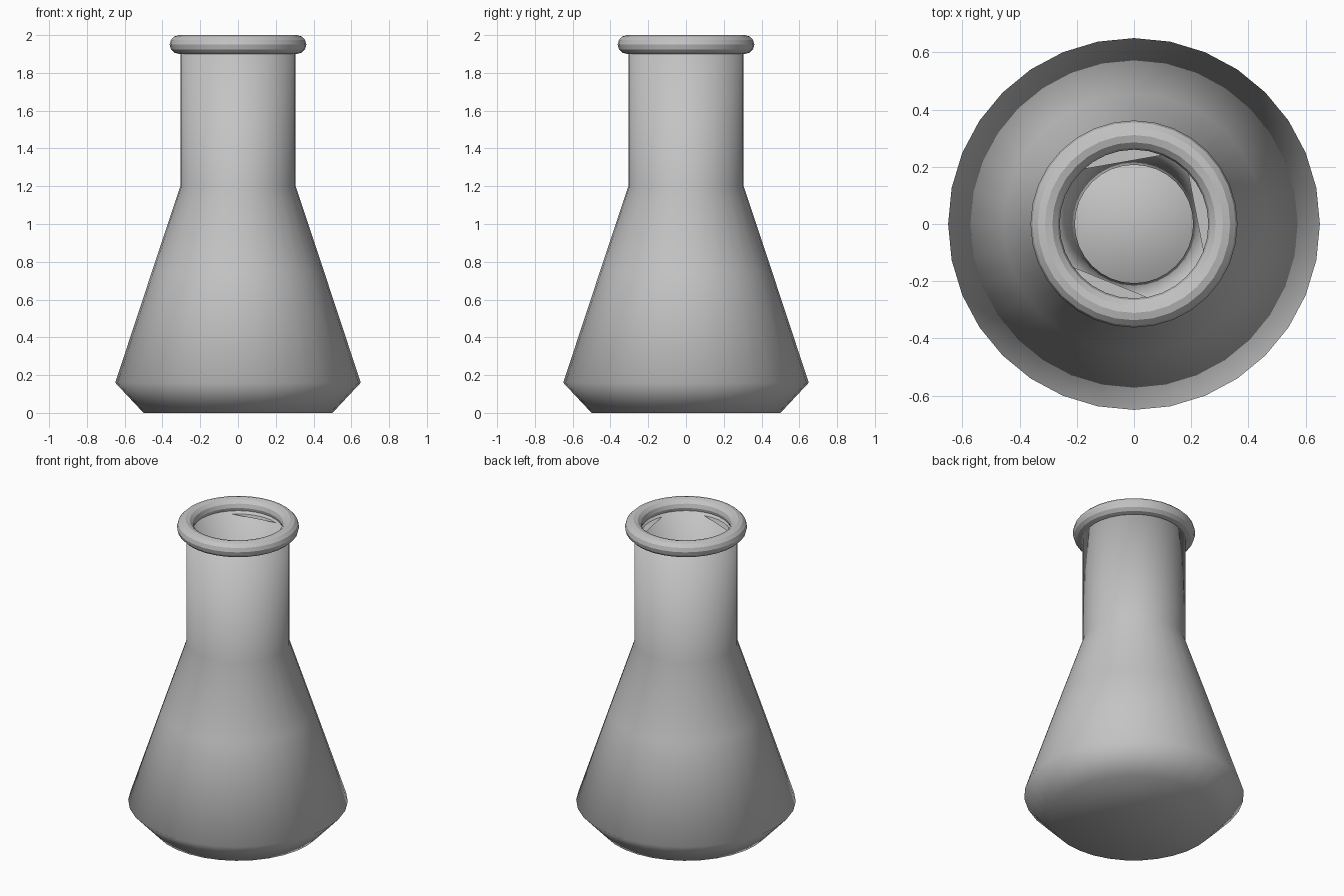
import bpy, bmesh, math

if "Cube" in bpy.data.objects:
    bpy.data.objects.remove(bpy.data.objects["Cube"])

SIDES = 32
glass = bpy.data.materials.new("grey_glass")
glass.diffuse_color = (0.55, 0.55, 0.55, 1)
glass.use_nodes = True
glass.node_tree.nodes["Principled BSDF"].inputs["Base Color"].default_value = glass.diffuse_color


def finish(name, bm, smooth=True):
    mesh = bpy.data.meshes.new(name)
    bm.to_mesh(mesh)
    bm.free()
    mesh.materials.append(glass)
    for p in mesh.polygons:
        p.use_smooth = smooth
    obj = bpy.data.objects.new(name, mesh)
    bpy.context.collection.objects.link(obj)
    return obj


def lathe(name, profile, closed=False, cap_first=False, cap_last=False):
    """Revolve (radius, z) points, listed with the outside on the right going up."""
    bm = bmesh.new()
    rings = []
    for r, z in profile:
        rings.append([bm.verts.new((r * math.cos(2 * math.pi * i / SIDES),
                                    r * math.sin(2 * math.pi * i / SIDES), z))
                      for i in range(SIDES)])
    pairs = list(zip(rings, rings[1:]))
    if closed:
        pairs.append((rings[-1], rings[0]))
    for a, b in pairs:
        for i in range(SIDES):
            j = (i + 1) % SIDES
            bm.faces.new((a[i], a[j], b[j], b[i]))
    if cap_first:
        bm.faces.new(rings[0][::-1])
    if cap_last:
        bm.faces.new(rings[-1])
    return finish(name, bm)


# Flask: outer body and neck, then down the inside of the neck to the inner floor
lathe("flask_body", [(0.50, 0), (0.65, 0.16), (0.455, 0.75), (0.305, 1.2),
                     (0.305, 1.93), (0.265, 1.93), (0.207, 1.2),
                     (0.36, 0.75), (0.53, 0.2), (0.45, 0.1)],
      cap_first=True, cap_last=True)

# Liquid level inside
lathe("liquid", [(0.44, 0.11), (0.51, 0.2), (0.35, 0.75)],
      cap_first=True, cap_last=True)

# Rounded lip
lip = lathe("lip", [(0.311 + 0.051 * math.cos(2 * math.pi * k / 12),
                     1.95 + 0.05 * math.sin(2 * math.pi * k / 12))
                    for k in range(12)], closed=True)
bpy.context.view_layer.objects.active = lip
lip.select_set(True)
bpy.ops.object.shade_smooth_by_angle(angle=math.radians(25))

# Three flat ledges cut by chords just inside the mouth
for n, start in enumerate((62, -27, 210)):
    bm = bmesh.new()
    verts = []
    for k in range(9):
        a = math.radians(start + 76 * k / 8)
        verts.append(bm.verts.new((0.279 * math.cos(a), 0.279 * math.sin(a), 1.91)))
    bm.faces.new(verts)
    finish("mouth_ledge_%d" % (n + 1), bm, False)
